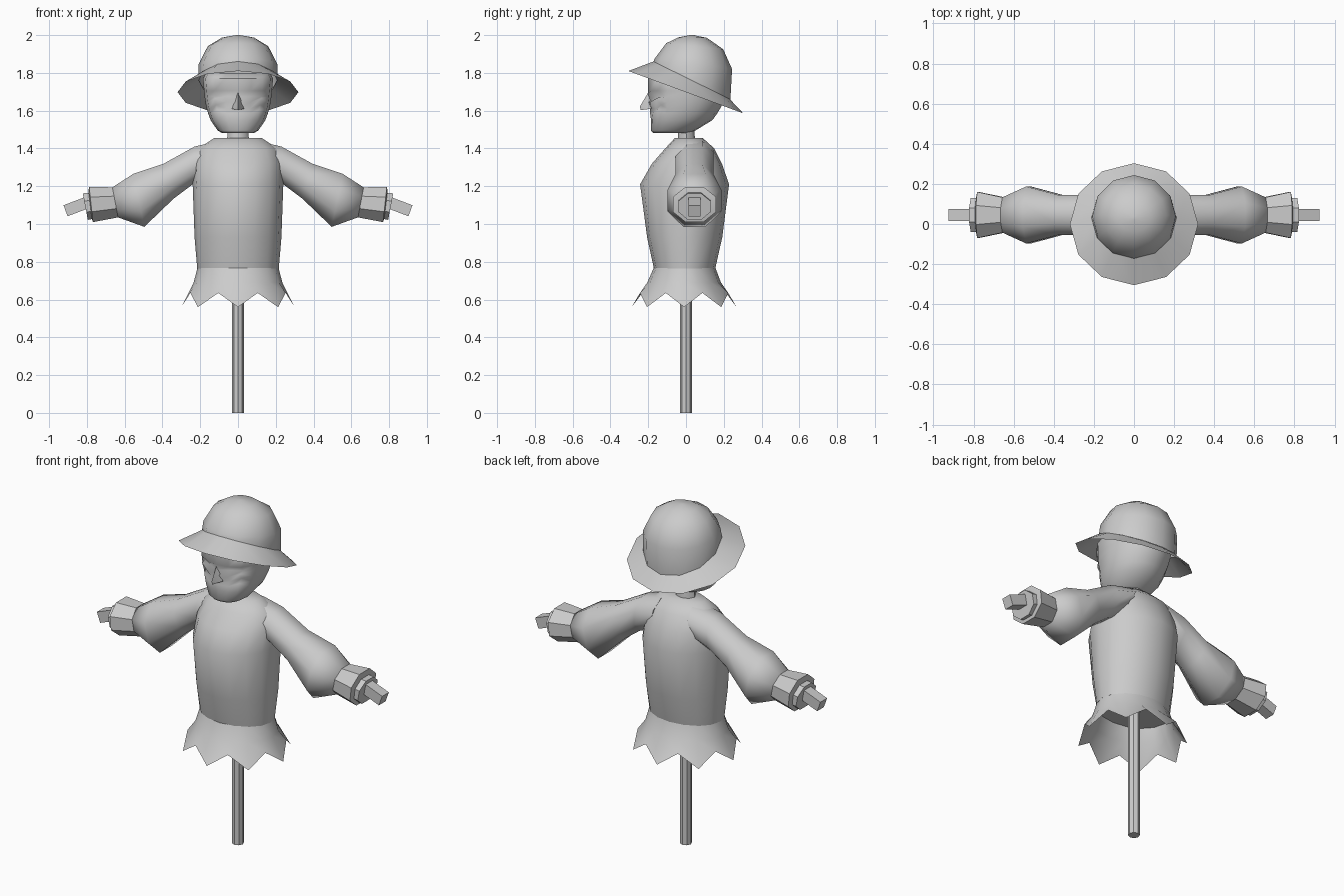
import bpy, bmesh, math
from mathutils import Vector

if "Cube" in bpy.data.objects:
    bpy.data.objects.remove(bpy.data.objects["Cube"])

TAU = 2 * math.pi


def finish(name, bm, angle=50, mirror=False):
    bmesh.ops.recalc_face_normals(bm, faces=bm.faces[:])
    me = bpy.data.meshes.new(name)
    bm.to_mesh(me)
    bm.free()
    ob = bpy.data.objects.new(name, me)
    bpy.context.collection.objects.link(ob)
    bpy.ops.object.select_all(action='DESELECT')
    bpy.context.view_layer.objects.active = ob
    ob.select_set(True)
    bpy.ops.object.shade_smooth_by_angle(angle=math.radians(angle))
    if mirror:
        ob.modifiers.new("mirror", 'MIRROR').use_axis[0] = True
    return ob


def loft(name, rings, start=True, end=True, angle=50, mirror=False):
    """Skin a list of equal-length point rings."""
    bm = bmesh.new()
    vs = [[bm.verts.new(p) for p in r] for r in rings]
    n = len(vs[0])
    for a, b in zip(vs, vs[1:]):
        for i in range(n):
            j = (i + 1) % n
            bm.faces.new((a[i], a[j], b[j], b[i]))
    if start:
        bm.faces.new(vs[0])
    if end:
        bm.faces.new(vs[-1])
    return finish(name, bm, angle, mirror)


def oval(n, rx, yf, yb, zf, zb=None):
    """Ring from front yf to back yb, tilted from height zf to zb. Starts at the front."""
    zb = zf if zb is None else zb
    pts = []
    for i in range(n):
        a = TAU * i / n
        t = (1 - math.cos(a)) / 2
        pts.append((rx * math.sin(a), yf + (yb - yf) * t, zf + (zb - zf) * t))
    return pts


# Upright pole
loft("pole", [oval(8, .031, -.031, .031, z) for z in (0, 1.42)], angle=30)

# Coat body
body = [(.765, .216, -.17, .155), (.93, .23, -.206, .192), (1.21, .24, -.243, .228),
        (1.32, .235, -.18, .19), (1.40, .21, -.11, .15), (1.454, .127, -.06, .09)]
loft("coat_body", [oval(16, rx, f, b, z) for z, rx, f, b in body], angle=70)

# Ragged hem with eight points
hem = [oval(16, .214, -.17, .155, .77), oval(16, .235, -.205, .185, .69)]
rag = []
for i in range(16):
    a = TAU * i / 16
    tip = i % 2 == 0
    r = 1.0 if tip else .91
    rag.append((.30 * r * math.sin(a), -.01 - .278 * r * math.cos(a), .56 if tip else .635))
loft("coat_hem", hem + [rag], end=False, angle=60)


# Sleeves, cuffs and stuffing plugs
def arm_ring(xt, zt, xb, zb, hy, n=8):
    top, bot = Vector((xt, .045, zt)), Vector((xb, .045, zb))
    mid, half = (top + bot) / 2, (top - bot) / 2
    k = 1 / math.cos(math.pi / n)
    return [mid + half * k * math.cos(TAU * (i + .5) / n)
            + Vector((0, hy * k * math.sin(TAU * (i + .5) / n), 0)) for i in range(n)]


sleeve = [(.10, 1.44, .14, 1.25, .10), (.23, 1.41, .24, 1.21, .10),
          (.396, 1.318, .34, 1.135, .10), (.555, 1.265, .496, .985, .142),
          (.665, 1.194, .635, 1.035, .088)]
loft("sleeve", [arm_ring(*r) for r in sleeve], angle=70, mirror=True)
cuff = [(.665, 1.194, .635, 1.035, .088), (.788, 1.197, .768, 1.01, .115),
        (.792, 1.175, .774, 1.03, .092)]
loft("cuff", [arm_ring(*r) for r in cuff], angle=40, mirror=True)
plug = [(.75, 1.17, .73, 1.035, .085), (.822, 1.162, .795, 1.022, .085)]
loft("cuff_stuffing", [arm_ring(*r) for r in plug], angle=30, mirror=True)

# Stick hands
d, u = Vector((.94, 0, -.342)), Vector((.342, 0, .94))
tip_c = Vector((.913, .045, 1.07))
stick = []
for back in (.25, 0):
    c = tip_c - Vector((.94, 0, -.36)) * back
    stick.append([c + u * .031 * s + Vector((0, .031 * t, 0))
                  for s, t in ((1, 1), (1, -1), (-1, -1), (-1, 1))])
loft("stick_hand", stick, angle=30, mirror=True)

# Neck
loft("neck", [oval(8, .06, -.045, .05, 1.43), oval(8, .05, -.04, .04, 1.53)])

# Head: rings with a flattened front; dent pushes the face in at eyes and mouth
head = [(1.482, .085, -.175, .02, 0), (1.495, .108, -.185, .05, 0), (1.55, .145, -.185, .14, 0),
        (1.585, .158, -.19, .165, .0), (1.61, .166, -.19, .18, .02), (1.645, .173, -.20, .20, 0),
        (1.675, .177, -.20, .21, .028), (1.705, .18, -.20, .22, 0), (1.77, .186, -.20, .235, 0),
        (1.80, .17, -.15, .20, 0)]
rings = []
for z, rx, f, b, dent in head:
    ring = []
    for i in range(16):
        a = TAU * i / 16
        s, c = math.sin(a), math.cos(a)
        cy = (f + b) / 2
        ry = (b - f) / 2
        front = c > 0
        y = cy - ry * (abs(c) ** .7 if front else c)
        bend = 0
        if front and 1 <= min(i, 16 - i) <= 2:
            y += dent
            bend = .02 if 1.58 < z < 1.66 and min(i, 16 - i) == 2 else 0
        ring.append((rx * s, y, z + bend))
    rings.append(ring)
loft("head", rings, angle=55)

# Nose wedge
bm = bmesh.new()
p = [bm.verts.new(v) for v in ((0, -.195, 1.705), (-.032, -.185, 1.61), (.032, -.185, 1.61),
                               (0, -.244, 1.622), (0, -.24, 1.603), (0, -.16, 1.64))]
for f in ((0, 1, 3), (0, 3, 2), (1, 4, 3), (2, 3, 4), (1, 2, 4), (0, 5, 1), (0, 2, 5), (1, 5, 2)):
    bm.faces.new([p[i] for i in f])
finish("nose", bm, 40)

# Hat crown
crown = [oval(12, .212, -.172, .235, 1.86, 1.66), oval(12, .208, -.166, .244, 1.875, 1.82),
         oval(12, .16, -.105, .197, 1.957, 1.925), oval(12, .085, -.04, .11, 1.988, 1.986),
         oval(12, .01, .02, .04, 2.0)]
loft("hat_crown", crown, start=False, angle=60)

# Tilted brim
loft("hat_brim", [oval(12, .208, -.168, .233, 1.862, 1.66), oval(12, .32, -.305, .303, 1.81, 1.586)],
     start=False, end=False)
